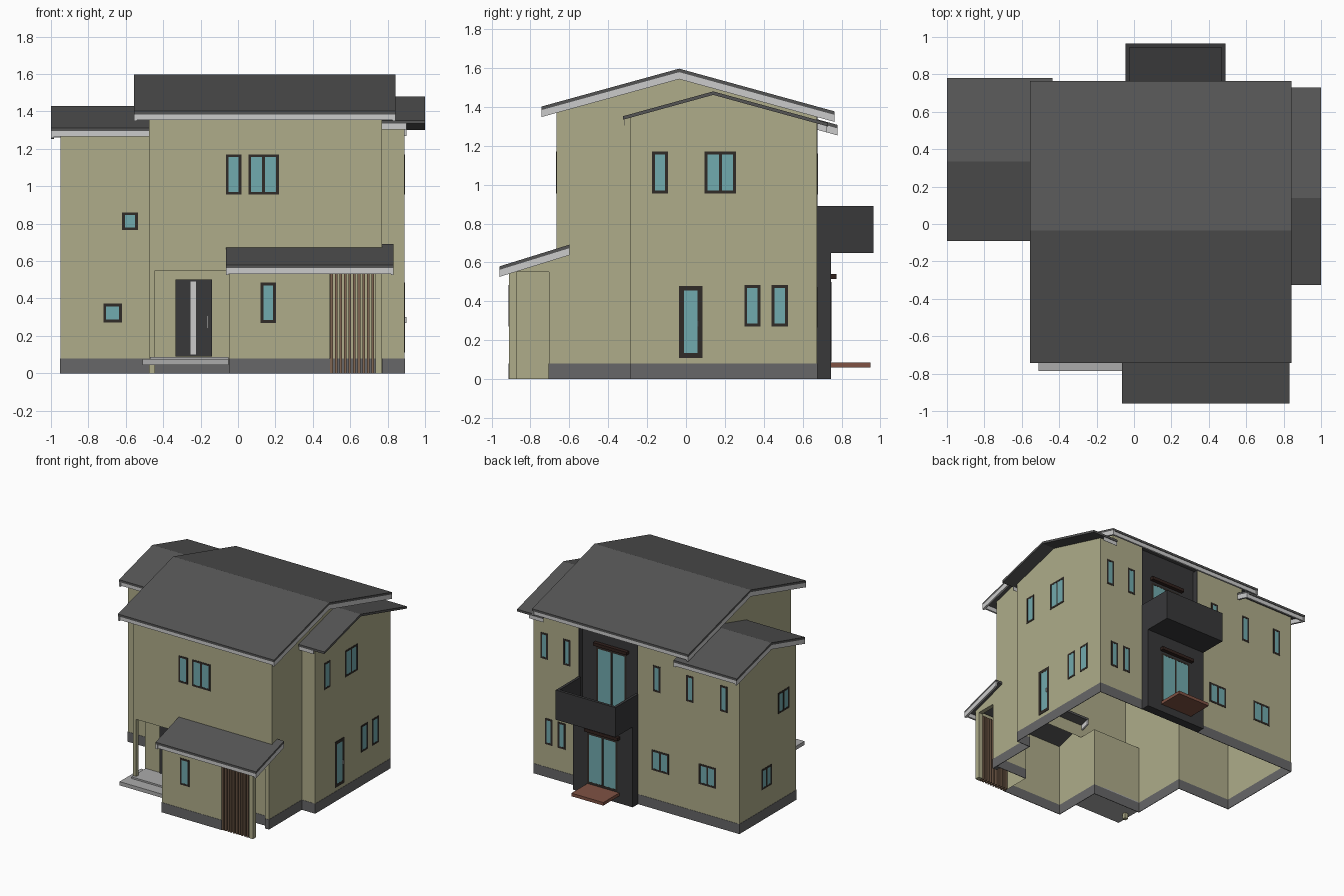
import bpy, bmesh
from mathutils import Vector

if "Cube" in bpy.data.objects:
    bpy.data.objects.remove(bpy.data.objects["Cube"])

COL = dict(wall=(.425, .414, .253), plinth=(.135, .135, .138), roof=(.091, .091, .091), trim=(.6, .6, .62),
           frame=(.03, .024, .02), glass=(.167, .405, .424), dark=(.04, .04, .042), wood=(.214, .133, .084),
           deck=(.214, .084, .057), step=(.406, .406, .406), awning=(.03, .015, .012))
mats, parts = {}, {}
for k, c in COL.items():
    mats[k] = bpy.data.materials.new(k)
    mats[k].diffuse_color = (*c, 1)


def part(name, mat):
    return parts.setdefault(name, (bmesh.new(), mat))[0]


def face(name, mat, pts, n):
    """Single polygon whose normal points along n."""
    bm = part(name, mat)
    f = bm.faces.new([bm.verts.new(p) for p in pts])
    f.normal_update()
    if f.normal.dot(Vector(n)) < 0:
        f.normal_flip()


def prism(name, mat, prof, x0, x1):
    """Closed (y, z) profile extruded along x."""
    bm = part(name, mat)
    a = [bm.verts.new((x0, y, z)) for y, z in prof]
    b = [bm.verts.new((x1, y, z)) for y, z in prof]
    fs = [bm.faces.new(a), bm.faces.new(b[::-1])]
    for i in range(len(a)):
        j = (i + 1) % len(a)
        fs.append(bm.faces.new((a[j], a[i], b[i], b[j])))
    bmesh.ops.recalc_face_normals(bm, faces=fs)


def box(name, mat, x0, x1, y0, y1, z0, z1):
    prism(name, mat, [(y0, z0), (y1, z0), (y1, z1), (y0, z1)], x0, x1)


def obox(name, mat, side, at, u0, u1, d0, d1, z0, z1):
    """Box on a wall: u along the wall, d outward from it."""
    s = 1 if side in 'RB' else -1
    a, b = sorted((at + s * d0, at + s * d1))
    if side in 'RL':
        box(name, mat, a, b, u0, u1, z0, z1)
    else:
        box(name, mat, u0, u1, a, b, z0, z1)


def window(name, side, at, u0, u1, z0, z1, panes=1, w=.015):
    fr = name + '_frame'
    for a in (z0, z1 - w):
        obox(fr, 'frame', side, at, u0, u1, .0006, .003, a, a + w)
    for i in range(panes + 1):
        a = u0 + (u1 - u0 - w) * i / panes
        obox(fr, 'frame', side, at, a, a + w, .0006, .003, z0 + w, z1 - w)
    obox(name + '_glass', 'glass', side, at, u0 + w, u1 - w, .0006, .0018, z0 + w, z1 - w)


def roof(name, x0, x1, pts, ends, fx0, fx1, t=.018, h=.036, th=.014):
    """Dark slab with grey fascia at eaves (fx0..fx1) and the listed gable ends."""
    band = lambda p, o, k: [(y, z - o) for y, z in p] + [(y, z - o - k) for y, z in p[::-1]]
    prism(name, 'roof', band(pts, 0, t), x0, x1)
    for a in ends:
        prism(name + '_fascia', 'trim', band(pts, t, h), a, a + .015)
    eaves = [(pts[0], 1)] + ([(pts[-1], -1)] if len(pts) > 2 else [])
    for (y, z), s in eaves:
        a, b = sorted((y + s * .006, y + s * (.006 + th)))
        box(name + '_fascia', 'trim', fx0, fx1, a, b, z - t - h + .006, z - t + .004)


# Roof heights
S = .275
M = lambda y: 1.597 - S * abs(y + .035)
L = lambda y: 1.43 - S * abs(y - .335)
R = lambda y: 1.48 - S * abs(y - .14)
P = lambda y: .58 + .31 * (y + .96)
line = lambda f, *ys: [(y, f(y)) for y in ys]
roof('main_roof', -.555, .842, line(M, -.742, -.035, .765), (-.555, .827), -.555, .842)
roof('left_roof', -1, -.435, line(L, -.092, .335, .78), (-1, -.45), -1, -.435)
roof('right_roof', .77, 1, line(R, -.325, .14, .73), (), .77, .9, th=.002)
roof('porch_roof', -.065, .832, line(P, -.96, -.60), (-.065, .817), -.065, .832)

# Wall shell, open underneath
K = .018
def wall_x(x, n, pts):
    face('walls', 'wall', [(x, y, z) for y, z in pts], (n, 0, 0))
def wall_y(y, n, pts):
    face('walls', 'wall', [(x, y, z) for x, z in pts], (0, n, 0))
def rect(a, b, z0, z1):
    return [(a, z0), (b, z0), (b, z1), (a, z1)]
top = lambda f, *ys: [(y, f(y) - K) for y in ys]
B = .675
wall_y(B, 1, rect(.49, .77, 0, M(B) - K))
wall_y(B, 1, rect(.77, .89, 0, R(B) - K))
wall_y(B, 1, rect(-.475, -.045, 0, M(B) - K))
wall_y(B, 1, rect(-.95, -.475, 0, L(B) - K))
wall_y(-.05, -1, rect(-.95, -.475, 0, L(-.05) - K))
wall_y(-.285, -1, rect(.77, .89, 0, R(-.285) - K))
wall_x(-.95, -1, [(-.05, 0), (B, 0)] + top(L, B, .335, -.05))
wall_x(.89, 1, [(-.285, 0), (B, 0)] + top(R, B, .14, -.285))
wall_x(-.475, -1, [(-.51, 0), (-.05, 0), (-.05, 1.25), (B, 1.25)] + top(M, B, -.035, -.665) + [(-.665, .55), (-.51, .55)])
wall_x(.77, 1, [(-.665, 0), (-.285, 0), (-.285, 1.25), (B, 1.25)] + top(M, B, -.035, -.665))
mz = M(-.665) - K
wall_y(-.665, -1, [(-.475, .55), (.49, .55), (.49, 0), (.77, 0), (.77, mz), (-.475, mz)])
# Entrance recess and front room
wall_y(-.51, -1, rect(-.475, -.045, 0, .55))
face('walls', 'wall', [(-.475, -.665, .55), (-.045, -.665, .55), (-.045, -.51, .55), (-.475, -.51, .55)], (0, 0, -1))
wall_x(-.045, -1, [(-.91, 0), (-.51, 0), (-.51, .55), (-.665, .55)] + top(P, -.665, -.91))
wall_x(.49, 1, [(-.91, 0), (-.665, 0)] + top(P, -.665, -.91))
wall_y(-.91, -1, rect(-.045, .49, 0, P(-.91) - K))
box('entrance_post', 'wall', -.475, -.445, -.665, -.635, 0, .55)
# Side arch, beam and slat screen
prism('side_arch', 'wall', [(-.91, 0), (-.87, 0), (-.87, .55), (-.705, .55), (-.705, 0), (-.665, 0)] + top(P, -.665, -.91), .735, .77)
box('screen_beam', 'wall', .49, .735, -.91, -.88, .54, .57)
for i in range(10):
    x = .493 + i * .0245
    box('screen_slats', 'wood', x, x + .014, -.91, -.87, 0, .54)

# Plinth around the footprint
loop = [(.49, B), (.89, B), (.89, -.285), (.77, -.285), (.77, -.665), (.49, -.665), (.49, -.91), (-.045, -.91),
        (-.045, -.51), (-.475, -.51), (-.475, -.05), (-.95, -.05), (-.95, B), (-.045, B)]
for (ax, ay), (bx, by) in zip(loop, loop[1:]):
    e = .002
    if ax == bx == .49:
        continue
    box('plinth', 'plinth', min(ax, bx) - e, max(ax, bx) + e, min(ay, by) - e, max(ay, by) + e, 0, .08)
box('plinth', 'plinth', .738, .772, -.707, -.667, 0, .08)

# Entrance steps and door
box('entrance_step', 'step', -.51, -.05, -.785, -.51, .045, .075)
box('entrance_landing', 'step', -.47, -.05, -.69, -.51, .075, .088)
obox('front_door', 'dark', 'F', -.51, -.335, -.14, .001, .012, .09, .5)
obox('front_door_strip', 'trim', 'F', -.51, -.255, -.225, .012, .016, .1, .49)
obox('front_door_handle', 'trim', 'F', -.51, -.165, -.158, .012, .03, .24, .31)

# Rear dark bay: lower panel, upper recess, balcony, deck
box('rear_panel', 'dark', -.045, .49, B, .745, 0, .65)
mb = M(.63) - K
box('rear_recess', 'dark', -.045, .49, .615, .63, .65, mb)
for x in (-.045, .485):
    box('rear_recess', 'dark', x, x + .005, .63, B + .001, .65, M(B) - K)
box('balcony', 'dark', -.045, .49, .63, .965, .65, .675)
box('balcony', 'dark', -.045, .49, .943, .965, .675, .89)
for x in (-.045, .468):
    box('balcony', 'dark', x, x + .022, B, .943, .675, .89)
for at, z0, z1 in ((.745, .09, .5), (.63, .69, 1.15)):
    window('rear_door', 'B', at, .09, .36, z0, z1, 2)
    obox('rear_awning', 'awning', 'B', at, .07, .37, 0, .03, z1 + .015, z1 + .04)
box('rear_deck', 'deck', .075, .36, .745, .95, .06, .085)

# Windows: wall side, wall position, extents, panes
for side, at, u0, u1, z0, z1, n in (
        ('F', -.665, -.065, .018, .955, 1.17, 1), ('F', -.665, .055, .218, .955, 1.17, 2),
        ('F', -.91, .12, .202, .27, .485, 1), ('F', -.05, -.62, -.535, .765, .86, 1),
        ('F', -.05, -.72, -.62, .272, .372, 1),
        ('R', .89, -.175, -.092, .955, 1.17, 1), ('R', .89, .095, .258, .955, 1.17, 2),
        ('R', .89, .3, .383, .27, .485, 1), ('R', .89, .44, .525, .27, .485, 1),
        ('L', -.95, .04, .18, .78, .95, 2), ('L', -.95, .265, .395, .245, .41, 2),
        ('B', B, -.32, -.165, .31, .475, 2), ('B', B, -.742, -.587, .31, .475, 2)):
    window('window', side, at, u0, u1, z0, z1, n)
for x in (.795, .593, -.212, -.509, -.81):
    window('rear_upper_window', 'B', B, x - .033, x + .033, .95, 1.16)
for x in (.755, .64):
    window('rear_lower_window', 'B', B, x - .033, x + .033, .265, .475)
window('side_door', 'R', .89, -.035, .085, .11, .48, w=.025)
obox('side_door_handle', 'trim', 'R', .89, .058, .064, .003, .012, .27, .3)

# Finish the meshes
for name, (bm, mat) in parts.items():
    me = bpy.data.meshes.new(name)
    bm.to_mesh(me)
    bm.free()
    me.materials.append(mats[mat])
    bpy.context.collection.objects.link(bpy.data.objects.new(name, me))

for m in bpy.data.materials:
    if m.users and not m.is_grease_pencil:
        m.use_nodes = True
        m.node_tree.nodes["Principled BSDF"].inputs["Base Color"].default_value = m.diffuse_color
